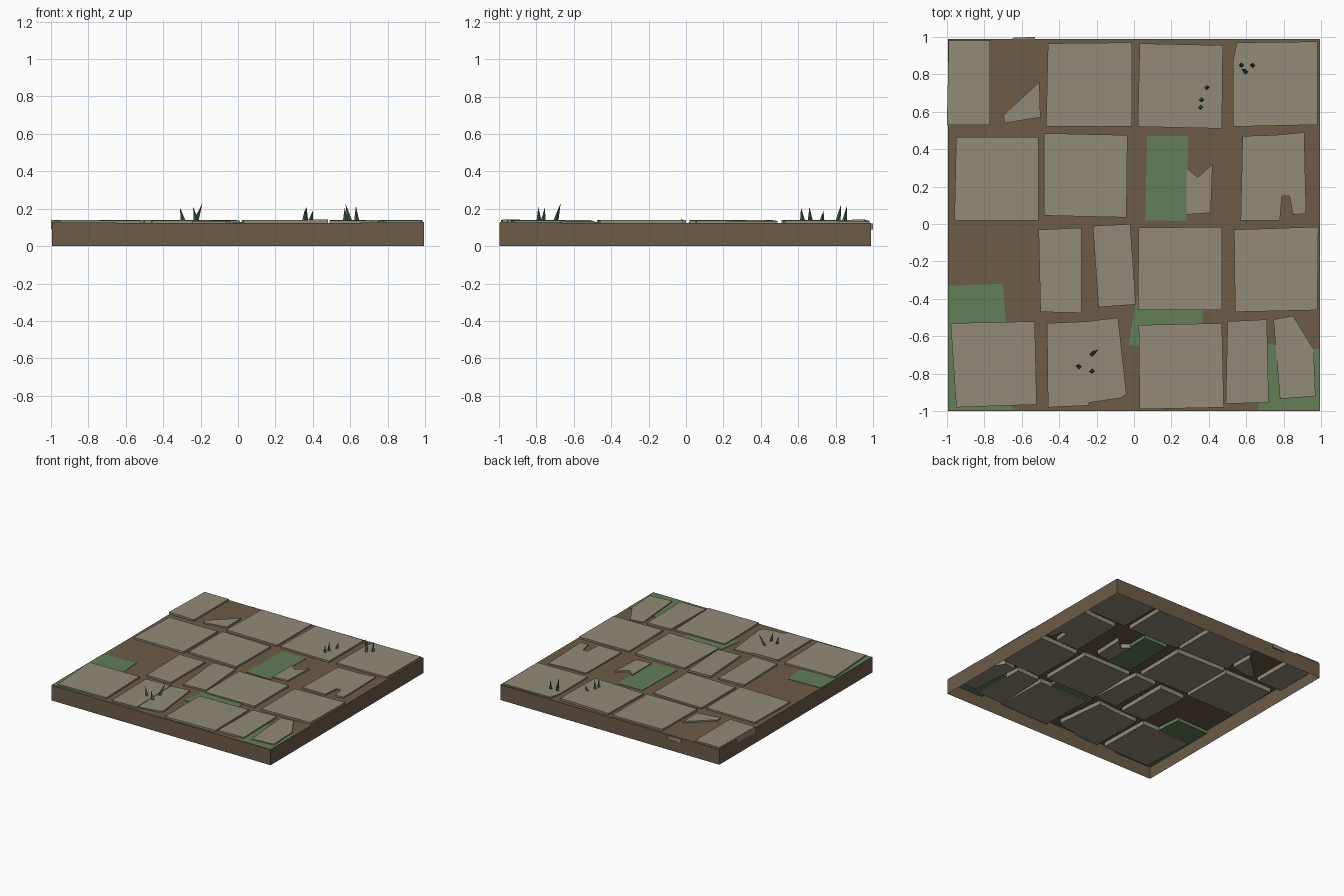
import bpy, bmesh, random
from mathutils import Vector

random.seed(4)


def material(name, rgb):
    m = bpy.data.materials.new(name)
    m.diffuse_color = (*rgb, 1)
    return m


STONE = material("stone", (0.29, 0.255, 0.19))
DIRT = material("dirt", (0.155, 0.107, 0.064))
MOSS = material("moss", (0.125, 0.21, 0.096))
GRASS = material("grass", (0.06, 0.12, 0.065))


def finish(name, bm, mat):
    bmesh.ops.recalc_face_normals(bm, faces=bm.faces)
    me = bpy.data.meshes.new(name)
    bm.to_mesh(me)
    bm.free()
    me.materials.append(mat)
    ob = bpy.data.objects.new(name, me)
    bpy.context.collection.objects.link(ob)
    return ob


def plate(name, outline, z0, z1, mat, tilt=0.0):
    """Extrude a flat outline between two heights, with a slight tilt."""
    bm = bmesh.new()
    c = sum((Vector(p) for p in outline), Vector((0, 0))) / len(outline)
    tx, ty = random.uniform(-tilt, tilt), random.uniform(-tilt, tilt)
    lean = lambda p: (p[0] - c.x) * tx + (p[1] - c.y) * ty
    low = [bm.verts.new((x, y, z0 + lean((x, y)))) for x, y in outline]
    top = [bm.verts.new((x, y, z1 + lean((x, y)))) for x, y in outline]
    bm.faces.new(low[::-1])
    bm.faces.new(top)
    n = len(outline)
    for i in range(n):
        j = (i + 1) % n
        bm.faces.new((low[i], low[j], top[j], top[i]))
    return finish(name, bm, mat)


# Dirt bed: a box with an open underside
bed = plate("dirt_bed", [(-.995, -.998), (.995, -.998), (.995, .988), (-.995, .988)],
            0, 0.125, DIRT)
bm = bmesh.new()
bm.from_mesh(bed.data)
bmesh.ops.delete(bm, geom=[f for f in bm.faces if f.normal.z < -0.5], context='FACES')
bm.to_mesh(bed.data)
bm.free()

# Whole and half slabs: four corners each
slabs = [
    [(-1, .53), (-.77, .53), (-.77, .98), (-.99, .98)],
    [(-.47, .52), (-.01, .52), (-.01, .97), (-.46, .965)],
    [(.02, .52), (.47, .51), (.475, .955), (.03, .965)],
    [(-.96, .02), (-.51, .02), (-.51, .465), (-.95, .465)],
    [(-.48, .045), (-.04, .035), (-.035, .475), (-.48, .485)],
    [(-.50, -.47), (-.28, -.475), (-.28, -.02), (-.51, -.03)],
    [(-.19, -.445), (.01, -.43), (-.02, 0), (-.22, -.01)],
    [(.02, -.46), (.47, -.46), (.47, -.015), (.025, -.02)],
    [(.54, -.47), (.98, -.46), (.985, -.015), (.535, -.03)],
    [(-.95, -.98), (-.52, -.965), (-.53, -.52), (-.98, -.53)],
    [(-.46, -.98), (-.24, -.97), (-.245, -.52), (-.465, -.53)],
    [(.03, -.99), (.48, -.98), (.47, -.53), (.025, -.54)],
    [(.49, -.96), (.72, -.955), (.71, -.51), (.50, -.52)],
]
for o in slabs:
    plate("stone_slab", o, 0.09, 0.139, STONE, 0.008)

# Chipped slabs and shards
broken = [
    [(.53, .52), (.98, .53), (.98, .975), (.55, .97), (.53, .88)],
    [(.57, .02), (.78, .02), (.79, .15), (.83, .15), (.85, .05), (.92, .055),
     (.91, .49), (.75, .475), (.58, .47)],
    [(-.24, -.955), (-.07, -.93), (-.04, -.91), (-.085, -.50), (-.25, -.52)],
    [(.78, -.935), (.97, -.92), (.96, -.67), (.85, -.49), (.745, -.51)],
    [(.28, .05), (.41, .06), (.42, .32), (.34, .25), (.28, .30)],
    [(-.69, .54), (-.50, .57), (-.505, .76), (-.70, .58)],
]
for o in broken:
    plate("broken_slab", o, 0.09, 0.136, STONE, 0.008)
plate("buried_shard", [(-.65, .95), (-.53, .95), (-.53, 1), (-.65, .995)], 0.09, 0.12, STONE)

# Moss patches
for o in [
    [(.06, .02), (.28, .015), (.29, .47), (.07, .47)],
    [(-.994, -.995), (-.65, -.995), (-.70, -.32), (-.994, -.33)],
    [(-.03, -.65), (.36, -.66), (.37, -.40), (.015, -.38)],
    [(.66, -.995), (.994, -.995), (.994, -.67), (.70, -.64)],
]:
    plate("moss_patch", o, 0.098, 0.128, MOSS)

# Grass blades: base x, y then tip x, y, z
blades = [
    (-.29, -.765, -.31, -.755, .205), (-.23, -.70, -.19, -.67, .23),
    (-.22, -.785, -.24, -.79, .21), (.355, .625, .36, .615, .205),
    (.36, .665, .367, .66, .21), (.385, .725, .40, .735, .19),
    (.575, .845, .57, .86, .205), (.60, .81, .575, .83, .225),
    (.635, .845, .63, .86, .215),
]
for bx, by, tx, ty, tz in blades:
    bm = bmesh.new()
    bmesh.ops.create_cone(bm, cap_ends=True, segments=4, radius1=0.016, radius2=0, depth=1)
    for v in bm.verts:
        if v.co.z > 0:
            v.co = (tx, ty, tz)
        else:
            v.co = (bx + v.co.x, by + v.co.y, 0.122)
    bmesh.ops.remove_doubles(bm, verts=bm.verts, dist=1e-5)
    finish("grass_blade", bm, GRASS)
